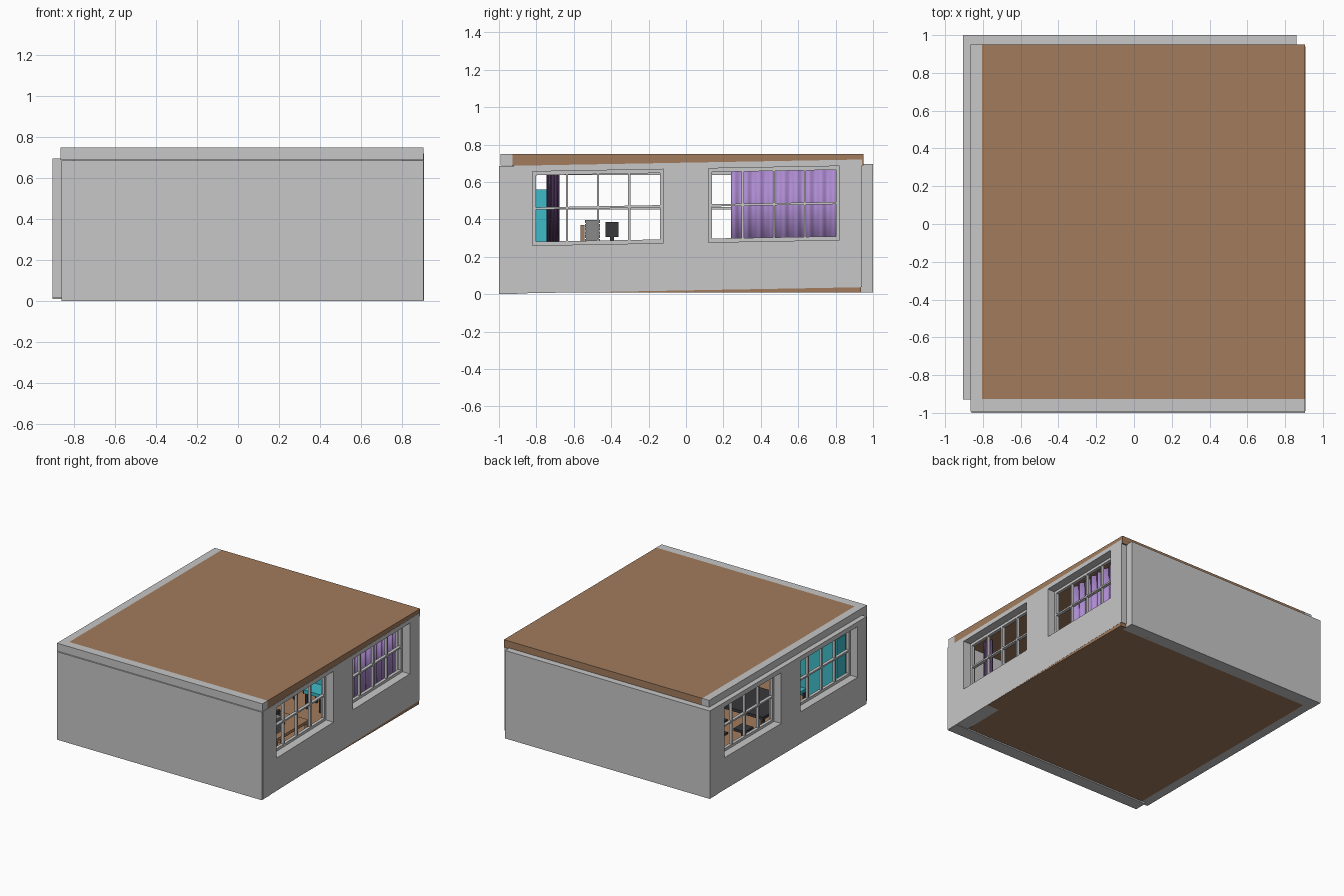
import bpy, bmesh, math
from mathutils import Matrix, Vector

old = bpy.data.objects.get("Cube")
if old:
    bpy.data.objects.remove(old)


def material(name, rgb):
    m = bpy.data.materials.new(name)
    m.use_nodes = True
    col = (*rgb, 1)
    m.diffuse_color = col
    m.node_tree.nodes["Principled BSDF"].inputs["Base Color"].default_value = col
    return m


GREY = material("wall grey", (0.57, 0.57, 0.57))
BROWN = material("wood brown", (0.36, 0.2, 0.11))
PURPLE = material("curtain purple", (0.42, 0.26, 0.64))
PLUM = material("gathered curtain plum", (0.14, 0.07, 0.19))
TEAL = material("teal", (0.05, 0.5, 0.58))
DARK = material("dark charcoal", (0.04, 0.04, 0.045))
METAL = material("cabinet grey", (0.25, 0.25, 0.25))


def finish(name, bm, mat):
    bmesh.ops.recalc_face_normals(bm, faces=bm.faces)
    me = bpy.data.meshes.new(name)
    bm.to_mesh(me)
    bm.free()
    me.materials.append(mat)
    ob = bpy.data.objects.new(name, me)
    bpy.context.collection.objects.link(ob)
    return ob


def boxes(name, mat, *spans):
    """One object from boxes given as (x0, x1, y0, y1, z0, z1)."""
    bm = bmesh.new()
    for x0, x1, y0, y1, z0, z1 in spans:
        mid = Vector((x0 + x1, y0 + y1, z0 + z1)) / 2
        size = Matrix.Diagonal((x1 - x0, y1 - y0, z1 - z0, 1))
        bmesh.ops.create_cube(bm, size=1, matrix=Matrix.Translation(mid) @ size)
    return finish(name, bm, mat)


def lattice(name, mat, x0, x1, ys, zs):
    """Upright panel in the yz plane; every odd/odd cell is an opening."""
    bm = bmesh.new()
    v = [[bm.verts.new((x0, y, z)) for z in zs] for y in ys]
    for i in range(len(ys) - 1):
        for j in range(len(zs) - 1):
            if not (i % 2 and j % 2):
                bm.faces.new((v[i][j], v[i + 1][j], v[i + 1][j + 1], v[i][j + 1]))
    ext = bmesh.ops.extrude_face_region(bm, geom=bm.faces[:])["geom"]
    moved = [g for g in ext if isinstance(g, bmesh.types.BMVert)]
    bmesh.ops.translate(bm, verts=moved, vec=(x1 - x0, 0, 0))
    bmesh.ops.recalc_face_normals(bm, faces=bm.faces)
    bmesh.ops.dissolve_limit(bm, angle_limit=0.01, verts=bm.verts[:], edges=bm.edges[:])
    return finish(name, bm, mat)


def bar_edges(lo, hi, cells, rim, bar):
    """Edges of a rim, evenly spaced panes and the bars between them."""
    out = [lo, lo + rim]
    step = (hi - lo - 2 * rim) / cells
    for k in range(1, cells):
        c = lo + rim + k * step
        out += [c - bar / 2, c + bar / 2]
    return out + [hi - rim, hi]


def window(name, x, y0, y1):
    return lattice(name, GREY, x - 0.012, x + 0.012,
                   bar_edges(y0, y1, 4, 0.018, 0.012),
                   bar_edges(0.257, 0.652, 2, 0.02, 0.012))


# Solid walls
boxes("front_wall", GREY, (-0.86, 0.905, -1, -0.9, 0, 0.685))
boxes("back_wall", GREY, (-0.905, 0.86, 0.9, 1, 0.01, 0.695))

# Window walls; the left one leans up slightly towards the back
holes = [-0.82, -0.12, 0.12, 0.82]
right_parts = [
    lattice("right_wall", GREY, -0.905, -0.8, [-0.93] + holes + [0.995],
            [0.013, 0.262, 0.657, 0.694]),
]
left_parts = [
    lattice("left_wall", GREY, 0.8, 0.907, [-0.99] + holes + [0.94],
            [0.002, 0.257, 0.652, 0.685]),
]
for tag, y0, y1 in (("front", -0.82, -0.12), ("back", 0.12, 0.82)):
    right_parts.append(window("right_window_" + tag, -0.832, y0, y1))
    left_parts.append(window("left_window_" + tag, 0.832, y0, y1))
for ob in right_parts[1:]:
    ob.data.transform(Matrix.Translation((0, 0, 0.005)))
lean = Matrix.Identity(4)
lean[2][1] = lean[2][3] = 0.018
for ob in left_parts:
    ob.data.transform(lean)

# Floor and roof slabs, with the grey lip on two sides of the roof
boxes("floor", BROWN, (-0.83, 0.906, -0.93, 0.935, 0.01, 0.045))
boxes("ceiling", BROWN, (-0.805, 0.905, -0.927, 0.95, 0.687, 0.748))
boxes("roof_lip", GREY,
      (-0.865, 0.905, -0.993, -0.927, 0.687, 0.748),
      (-0.865, -0.805, -0.927, 0.95, 0.687, 0.748))


def curtain(name, mat, x, y0, y1, z0, z1, folds, depth):
    bm = bmesh.new()
    n = folds * 8
    cols = []
    for i in range(n + 1):
        px = x + depth * math.sin(2 * math.pi * folds * i / n)
        py = y0 + (y1 - y0) * i / n
        cols.append([bm.verts.new((px, py, z)) for z in (z0, z1)])
    for a, b in zip(cols, cols[1:]):
        bm.faces.new((a[0], b[0], b[1], a[1]))
    ob = finish(name, bm, mat)
    for p in ob.data.polygons:
        p.use_smooth = True
    if ob.data.polygons[0].normal.x < 0:
        ob.data.flip_normals()
    solid = ob.modifiers.new("cloth", "SOLIDIFY")
    solid.thickness = 0.005


# Drawn curtain and gathered curtain inside the left wall
curtain("drawn_curtain", PURPLE, 0.77, 0.24, 0.84, 0.22, 0.68, 9, 0.009)
curtain("gathered_curtain", PLUM, 0.77, -0.745, -0.68, 0.22, 0.66, 4, 0.018)


def table(name, mat, x0, x1, y0, y1, top):
    t = 0.022
    legs = [(x, x + t, y, y + t, 0.045, top - t)
            for x in (x0, x1 - t) for y in (y0, y1 - t)]
    boxes(name, mat, (x0, x1, y0, y1, top - t, top), *legs)


def chair(name, x, y, facing):
    """Teal seat and backrest on dark legs; facing is 1 or -1 along y."""
    w = 0.075
    by = y - facing * w
    boxes(name + "_seat", TEAL, (x - w, x + w, y - w, y + w, 0.165, 0.19),
          (x - w, x + w, by - 0.01, by + 0.01, 0.19, 0.275))
    legs = [(x + sx * 0.06 - 0.008, x + sx * 0.06 + 0.008,
             y + sy * 0.06 - 0.008, y + sy * 0.06 + 0.008, 0.045, 0.165)
            for sx in (-1, 1) for sy in (-1, 1)]
    boxes(name + "_legs", DARK, *legs)


# Furniture
table("work_desk", BROWN, 0.5, 0.75, -0.6, -0.2, 0.28)
table("dark_table", DARK, -0.72, -0.25, -0.32, 0.08, 0.245)
chair("chair_back", 0.4, 0.42, -1)
chair("chair_middle", 0.12, 0.5, -1)
chair("chair_front", -0.55, -0.52, 1)
boxes("cupboard", TEAL, (-0.79, -0.35, -0.9, -0.73, 0.045, 0.56))

# Stools tucked at the dark table
for k, x in enumerate((-0.6, -0.38)):
    boxes(f"stool_{k + 1}", DARK, (x - 0.05, x + 0.05, 0.1, 0.2, 0.14, 0.16),
          (x - 0.012, x + 0.012, 0.138, 0.162, 0.06, 0.14),
          (x - 0.05, x + 0.05, 0.1, 0.2, 0.045, 0.06))

# Desk equipment: stacked trays, wooden box, screen
boxes("paper_trays", METAL, *[(0.58, 0.7, -0.54, -0.46, 0.28 + k * 0.02, 0.296 + k * 0.02)
                              for k in range(6)],
      (0.585, 0.695, -0.535, -0.465, 0.28, 0.39))
boxes("wooden_box", BROWN, (0.56, 0.66, -0.565, -0.543, 0.28, 0.37))
boxes("screen", DARK, (0.6, 0.62, -0.43, -0.36, 0.305, 0.385),
      (0.605, 0.617, -0.405, -0.385, 0.28, 0.31),
      (0.58, 0.65, -0.425, -0.35, 0.28, 0.288))
